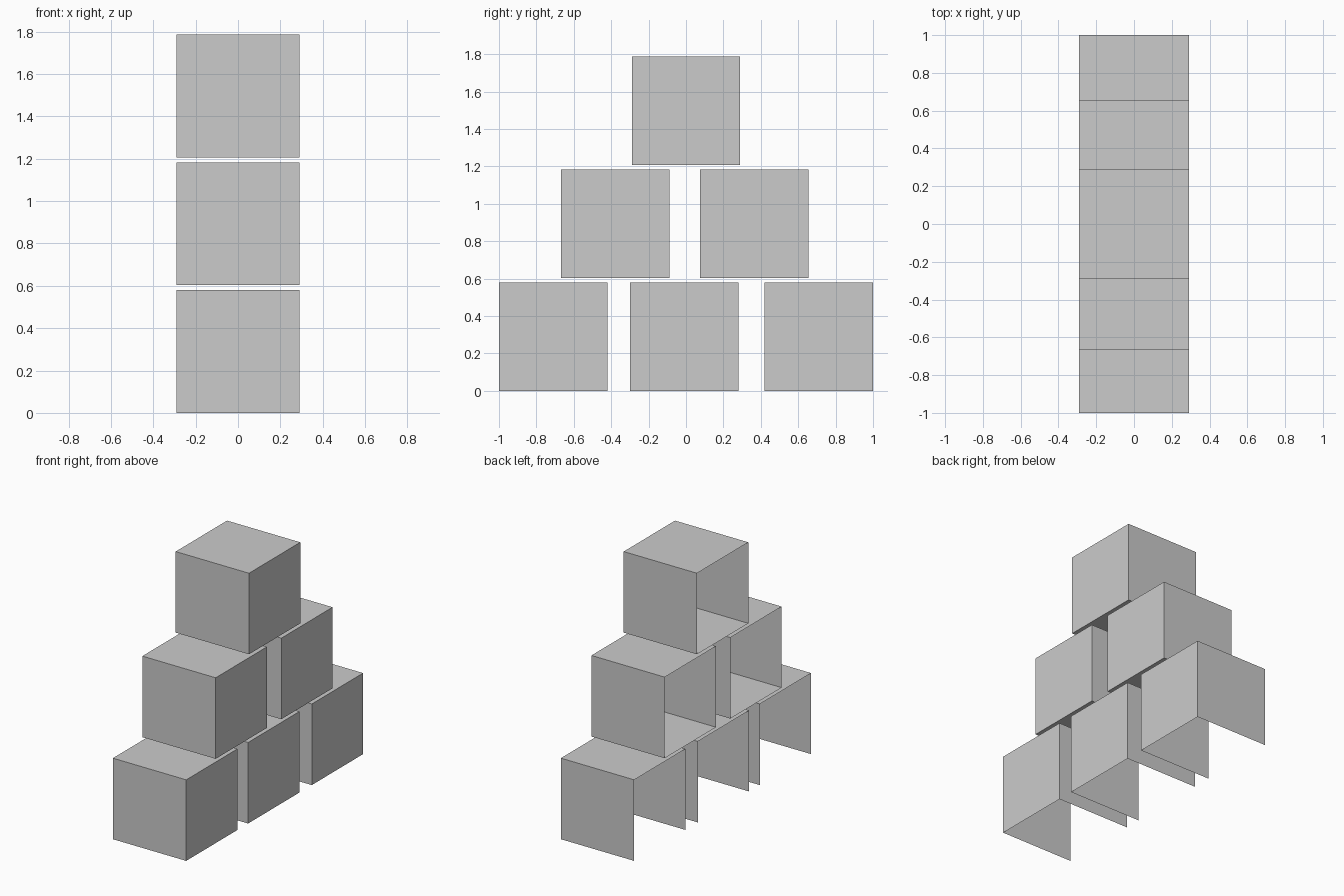
import bpy, bmesh
from mathutils import Matrix, Vector

if "Cube" in bpy.data.objects:
    bpy.data.objects.remove(bpy.data.objects["Cube"])

S = 0.58  # crate edge length


def open_crate(name, y, z, has_floor):
    """Thin-walled box open at the left (-x), and below when it has no floor."""
    bm = bmesh.new()
    bmesh.ops.create_cube(bm, size=S, matrix=Matrix.Translation((0, y, z + S / 2)))
    bm.normal_update()
    left, down = Vector((-1, 0, 0)), Vector((0, 0, -1))
    gone = [f for f in bm.faces
            if f.normal.dot(left) > 0.9 or (not has_floor and f.normal.dot(down) > 0.9)]
    bmesh.ops.delete(bm, geom=gone, context='FACES')
    mesh = bpy.data.meshes.new(name)
    bm.to_mesh(mesh)
    bm.free()
    obj = bpy.data.objects.new(name, mesh)
    bpy.context.collection.objects.link(obj)


# Pyramid rows: name, base height, centres along y, floor present
rows = [
    ("bottom_box", 0.0, (-0.71, -0.01, 0.71), False),
    ("middle_box", 0.603, (-0.377, 0.365), True),
    ("top_box", 1.207, (0.0,), True),
]
for name, z, centres, has_floor in rows:
    for i, y in enumerate(centres):
        open_crate(f"{name}_{i + 1}", y, z, has_floor)
